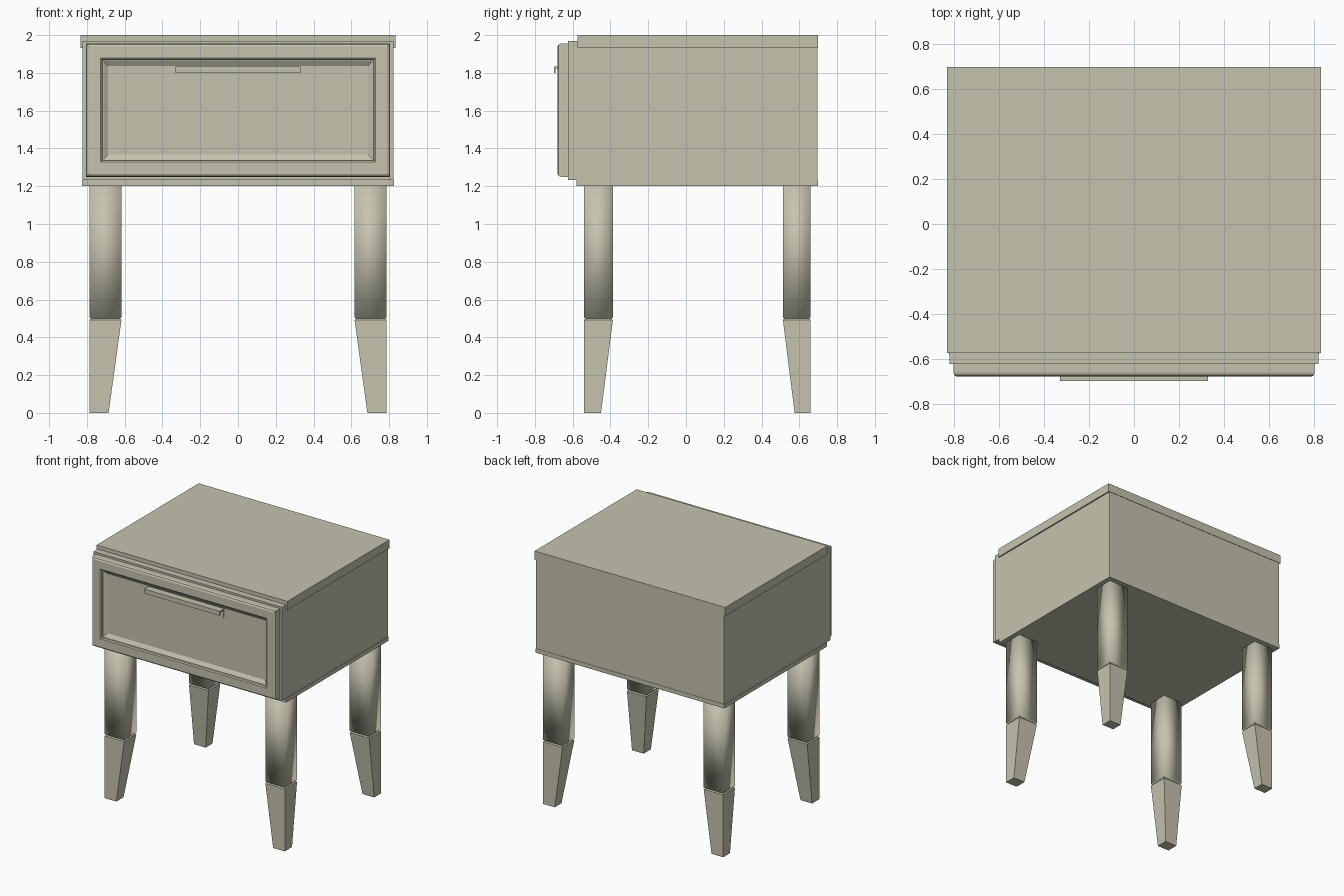
import bpy, bmesh

if "Cube" in bpy.data.objects:
    bpy.data.objects.remove(bpy.data.objects["Cube"])

mat = bpy.data.materials.new("warm khaki")
mat.diffuse_color = (0.56, 0.55, 0.43, 1)
mat.use_nodes = True
mat.node_tree.nodes["Principled BSDF"].inputs["Base Color"].default_value = mat.diffuse_color


def make(name, bm):
    bmesh.ops.recalc_face_normals(bm, faces=bm.faces[:])
    me = bpy.data.meshes.new(name)
    bm.to_mesh(me)
    bm.free()
    me.materials.append(mat)
    ob = bpy.data.objects.new(name, me)
    bpy.context.collection.objects.link(ob)
    return ob


def loft(bm, rings):
    """Skin a stack of closed point rings and cap both ends."""
    loops = [[bm.verts.new(p) for p in r] for r in rings]
    for a, b in zip(loops, loops[1:]):
        n = len(a)
        for i in range(n):
            bm.faces.new((a[i], a[(i + 1) % n], b[(i + 1) % n], b[i]))
    bm.faces.new(loops[0])
    bm.faces.new(loops[-1])


def flat_rect(x0, x1, y0, y1, z):
    return [(x0, y0, z), (x1, y0, z), (x1, y1, z), (x0, y1, z)]


def box(name, x0, x1, y0, y1, z0, z1):
    bm = bmesh.new()
    loft(bm, [flat_rect(x0, x1, y0, y1, z) for z in (z0, z1)])
    return make(name, bm)


# Carcass: cabinet body, base board, top board and front face plate
box("cabinet_body", -0.822, 0.822, -0.57, 0.697, 1.23, 1.94)
box("base_board", -0.825, 0.825, -0.58, 0.70, 1.20, 1.232)
box("top_board", -0.833, 0.833, -0.575, 0.70, 1.932, 2.0)
box("face_plate", -0.823, 0.823, -0.625, -0.565, 1.233, 1.97)

# Drawer front: rounded frame stepping down to a recessed panel
profile = [(0, -0.62), (0, -0.662), (0.004, -0.674), (0.015, -0.68),
           (0.077, -0.68), (0.085, -0.674), (0.087, -0.662),
           (0.092, -0.662), (0.118, -0.645)]
bm = bmesh.new()
rings = []
for inset, y in profile:
    x, z0, z1 = 0.805 - inset, 1.25 + inset, 1.955 - inset
    rings.append([(-x, y, z0), (x, y, z0), (x, y, z1), (-x, y, z1)])
loft(bm, rings)
make("drawer_front", bm)

# Handle: folded strip with a back plate and a drooping front lip
bm = bmesh.new()
fold = [(-0.64, 1.765), (-0.65, 1.765), (-0.65, 1.823), (-0.692, 1.823),
        (-0.692, 1.80), (-0.70, 1.80), (-0.70, 1.835), (-0.64, 1.835)]
loft(bm, [[(x, y, z) for y, z in fold] for x in (-0.33, 0.33)])
make("drawer_handle", bm)

# Legs: soft shaded square shaft, narrow neck, foot tapering to the outer corner
for side, sx in (("left", -1), ("right", 1)):
    for end, outer, inner, foot in (("front", -0.54, -0.387, -0.45),
                                    ("back", 0.66, 0.513, 0.575)):
        xo, xi, xf = sx * 0.787, sx * 0.617, sx * 0.685
        s = 1 if inner > outer else -1
        # shaft
        bm = bmesh.new()
        loft(bm, [flat_rect(xi, xo, inner, outer, z) for z in (0.507, 1.205)])
        ob = make(f"{end}_{side}_leg_shaft", bm)
        for p in ob.data.polygons:
            p.use_smooth = True
        # neck and foot
        d = 0.008
        bm = bmesh.new()
        loft(bm, [flat_rect(xf, xo, foot, outer, 0),
                  flat_rect(xi, xo, inner, outer, 0.492),
                  flat_rect(xi + sx * d, xo - sx * d,
                            inner - s * d, outer + s * d, 0.499),
                  flat_rect(xi, xo, inner, outer, 0.507)])
        make(f"{end}_{side}_leg_foot", bm)
